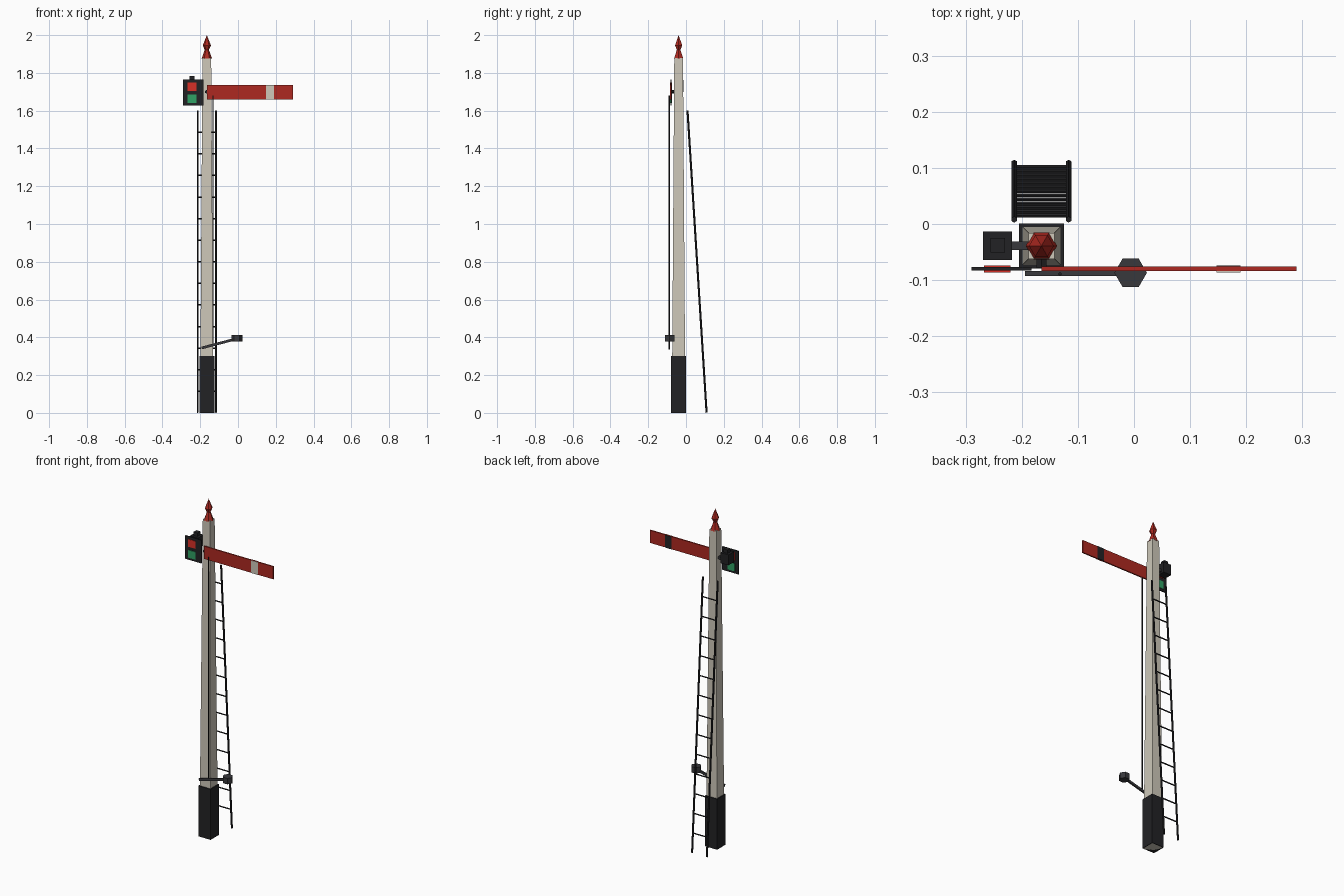
import bpy, bmesh, math
from mathutils import Vector, Matrix

if "Cube" in bpy.data.objects:
    bpy.data.objects.remove(bpy.data.objects["Cube"])


def material(name, rgb):
    m = bpy.data.materials.new(name)
    m.diffuse_color = (*rgb, 1)
    m.use_nodes = True
    m.node_tree.nodes["Principled BSDF"].inputs["Base Color"].default_value = m.diffuse_color
    return m


CREAM = material("cream", (0.62, 0.58, 0.49))
RED = material("red", (0.42, 0.022, 0.015))
BLACK = material("black", (0.016, 0.016, 0.018))
IRON = material("iron", (0.04, 0.04, 0.045))
RED_GLASS = material("red_glass", (0.70, 0.03, 0.02))
GREEN_GLASS = material("green_glass", (0.03, 0.36, 0.13))


def finish(name, bm, mat):
    bmesh.ops.recalc_face_normals(bm, faces=bm.faces)
    me = bpy.data.meshes.new(name)
    bm.to_mesh(me)
    bm.free()
    me.materials.append(mat)
    ob = bpy.data.objects.new(name, me)
    bpy.context.collection.objects.link(ob)
    return ob


def box(name, x, y, z, mat):
    """Box from (min, max) ranges."""
    bm = bmesh.new()
    bmesh.ops.create_cube(bm, size=1)
    for v in bm.verts:
        v.co = [(a + b) / 2 + c * (b - a) for c, (a, b) in zip(v.co, (x, y, z))]
    return finish(name, bm, mat)


def lathe(name, center, profile, sides, mat, turn=0.0):
    """Faceted solid from (radius, z) points, around a vertical axis."""
    bm = bmesh.new()
    rings = []
    for r, z in profile:
        n = sides if r > 0 else 1
        rings.append([bm.verts.new((center[0] + r * math.cos(turn + math.tau * i / sides),
                                    center[1] + r * math.sin(turn + math.tau * i / sides), z))
                      for i in range(n)])
    for a, b in zip(rings, rings[1:]):
        for i in range(sides):
            j = (i + 1) % sides
            bm.faces.new((a[i], a[j], b[0]) if len(b) == 1 else (a[i], a[j], b[j], b[i]))
    for ring in (rings[0], rings[-1]):
        if len(ring) > 2:
            bm.faces.new(ring)
    return finish(name, bm, mat)


def rod(name, p, q, r, mat, sides=6):
    p, q = Vector(p), Vector(q)
    d = q - p
    bm = bmesh.new()
    bmesh.ops.create_cone(bm, cap_ends=True, segments=sides, radius1=r, radius2=r,
                          depth=d.length)
    rot = d.to_track_quat('Z', 'Y').to_matrix().to_4x4()
    bm.transform(Matrix.Translation((p + q) / 2) @ rot)
    return finish(name, bm, mat)


PX, PY = -0.165, -0.039
SQ = math.sqrt(0.5)

# Post, painted base and finial
lathe("post", (PX, PY), [(0.072 * SQ, 0), (0.046 * SQ, 1.88)], 4, CREAM, math.pi / 4)
box("post_base", (PX - 0.04, PX + 0.04), (PY - 0.04, PY + 0.04), (0, 0.3), BLACK)
lathe("finial", (PX, PY), [(0.028, 1.875), (0.011, 1.922), (0.022, 1.945), (0, 2.0)], 6, RED)

# Signal arm with white stripe in front and black stripe behind
box("signal_arm", (-0.165, 0.29), (-0.084, -0.076), (1.66, 1.735), RED)
box("arm_stripe_front", (0.147, 0.19), (-0.086, -0.083), (1.66, 1.735), CREAM)
box("arm_stripe_back", (0.147, 0.19), (-0.077, -0.074), (1.66, 1.735), BLACK)
rod("arm_pivot", (PX, -0.078, 1.70), (PX, -0.05, 1.70), 0.01, BLACK)

# Spectacle plate with two square lenses
box("spectacle_plate", (-0.29, -0.183), (-0.083, -0.077), (1.627, 1.765), BLACK)
box("red_lens", (-0.267, -0.22), (-0.086, -0.074), (1.705, 1.75), RED_GLASS)
box("green_lens", (-0.267, -0.22), (-0.086, -0.074), (1.64, 1.686), GREEN_GLASS)

# Lamp, chimney and bracket
box("lamp", (-0.269, -0.217), (-0.064, -0.013), (1.70, 1.762), BLACK)
box("lamp_chimney", (-0.256, -0.23), (-0.051, -0.025), (1.762, 1.783), BLACK)
box("lamp_bracket", (-0.217, -0.18), (-0.046, -0.031), (1.71, 1.725), IRON)

# Ladder leaning on the back of the post
FOOT_Y, TOP_Y, TOP_Z = 0.109, 0.008, 1.6
for side, x in (("left", -0.2135), ("right", -0.1165)):
    rod("ladder_rail_" + side, (x, FOOT_Y, 0.001), (x, TOP_Y, TOP_Z), 0.0055, BLACK)
for i in range(1, 14):
    t = i / 14
    y, z = FOOT_Y + (TOP_Y - FOOT_Y) * t, TOP_Z * t
    rod(f"ladder_rung_{i}", (-0.2135, y, z), (-0.1165, y, z), 0.004, BLACK)

# Balance lever, counterweight and pull rod
lever = box("balance_lever", (-0.1, 0.1), (-0.0045, 0.0045), (-0.007, 0.007), IRON)
lever.location = (-0.096, -0.088, 0.369)
lever.rotation_euler = (0, -math.atan2(0.05, 0.19), 0)
lathe("counterweight", (-0.006, -0.087), [(0.029, 0.378), (0.029, 0.413)], 6, IRON)
rod("pull_rod", (-0.132, -0.089, 0.355), (-0.132, -0.089, 1.68), 0.003, BLACK)
